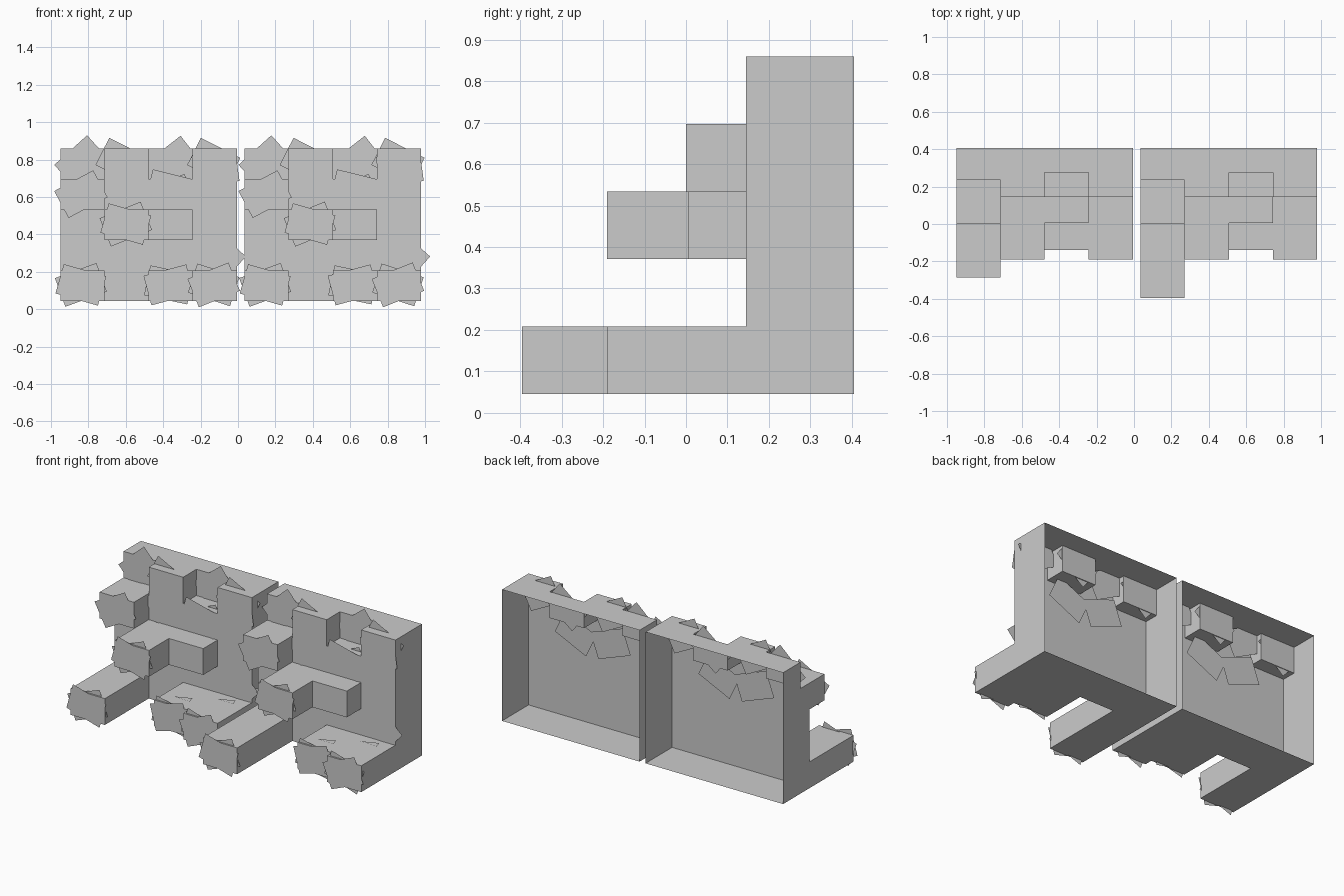
import bpy, bmesh
from math import radians, cos, sin

if "Cube" in bpy.data.objects:
    bpy.data.objects.remove(bpy.data.objects["Cube"])

CW, RH, Z0, W = 0.236, 0.163, 0.045, 0.145   # cell size, base height, wall plane
BACK = 0.405


def finish(bm, name):
    bmesh.ops.remove_doubles(bm, verts=bm.verts, dist=1e-5)
    me = bpy.data.meshes.new(name)
    bm.to_mesh(me)
    bm.free()
    ob = bpy.data.objects.new(name, me)
    bpy.context.collection.objects.link(ob)
    return ob


def face(bm, pts):
    bm.faces.new([bm.verts.new(p) for p in pts])


def wall_shell(x0):
    # stepped front sheet with rim, open at the back
    def depth(c, r):
        if not (0 <= c < 4 and 0 <= r < 5):
            return BACK
        return {(0, 4): 0.235, (2, 4): 0.275}.get((c, r), W)
    bm = bmesh.new()
    for c in range(-1, 4):
        for r in range(-1, 5):
            xa, xb = x0 + c * CW, x0 + (c + 1) * CW
            za, zb = Z0 + r * RH, Z0 + (r + 1) * RH
            d = depth(c, r)
            if d != BACK:
                face(bm, [(xa, d, za), (xb, d, za), (xb, d, zb), (xa, d, zb)])
            e = depth(c + 1, r)
            if e != d:
                q = [(xb, d, za), (xb, e, za), (xb, e, zb), (xb, d, zb)]
                face(bm, q if d < e else q[::-1])
            e = depth(c, r + 1)
            if e != d:
                q = [(xa, d, zb), (xb, d, zb), (xb, e, zb), (xa, e, zb)]
                face(bm, q if d < e else q[::-1])
    finish(bm, "wall_shell")


def block(x0, c, r, y):
    # protruding block, open where it meets the wall
    bm = bmesh.new()
    bmesh.ops.create_cube(bm, size=1)
    for v in bm.verts:
        v.co = (x0 + (c + 0.5 + v.co.x) * CW, y if v.co.y < 0 else W,
                Z0 + (r + 0.5 + v.co.z) * RH)
    bmesh.ops.delete(bm, geom=[f for f in bm.faces if f.normal.y > 0.9 or
                               all(v.co.y > W - 1e-4 for v in f.verts)],
                     context='FACES_ONLY')
    finish(bm, "block")


def card(bm, x, y, z, ang):
    a = radians(ang)
    pts = [(-.5 * CW, -.5 * RH), (.5 * CW, -.5 * RH), (.5 * CW, .5 * RH), (-.5 * CW, .5 * RH)]
    face(bm, [(x + u * cos(a) - v * sin(a), y, z + u * sin(a) + v * cos(a)) for u, v in pts])


def module(x0, reach):
    wall_shell(x0)
    blocks = [(0, 0, reach), (2, 0, -0.14), (3, 0, -0.19), (1, 2, -0.19),
              (2, 2, 0.005), (0, 3, 0.0)]
    for b in blocks:
        block(x0, *b)

    # tilted plates on the block faces and wall: x, y, z, angle
    bm = bmesh.new()
    plates = [
        (.11, reach - .003, .13, -16), (.11, reach + .01, .13, 20),
        (.58, -.143, .13, 15), (.58, -.13, .13, -12),
        (.82, -.193, .13, 22), (.82, -.18, .13, -18),
        (.35, -.193, .455, -16), (.35, -.18, .455, 22),
        (.11, -.003, .615, 28),
        (.35, .140, .66, 33), (.59, .140, .64, -14),
        (.35, .19, .60, -20), (.59, .19, .60, 25),
        (.11, .231, .79, 42), (.60, .270, .79, 38),
        (.33, .20, .79, -27), (.82, .20, .79, -27),
        (.83, .142, .75, 8), (.85, .143, .30, -42),
    ]
    for x, y, z, a in plates:
        card(bm, x0 + x, y, z, a)
    finish(bm, "face_plates")

    # small triangular chips lying on tops and right sides
    bm = bmesh.new()
    for x, y, z in [(.11, reach + .2, .21), (.29, .105, .534), (.36, -.055, .534),
                    (.64, .11, .534), (.78, .31, .861), (.60, -.03, .211), (.82, .08, .213)]:
        face(bm, [(x0 + x - .06, y - .015, z + .001), (x0 + x + .055, y - .02, z + .001),
                  (x0 + x + .04, y + .025, z + .001)])
    for c, y, z in [(1, reach + .08, .12), (1, reach + .2, .13), (2, -.07, .45),
                    (3, .08, .45), (1, .08, .61), (2, .2, .77)]:
        x = x0 + c * CW + .002
        face(bm, [(x, y - .015, z - .025), (x, y + .015, z - .02), (x, y, z + .03)])
    finish(bm, "chips")


module(-0.95, -0.285)
module(0.035, -0.395)
